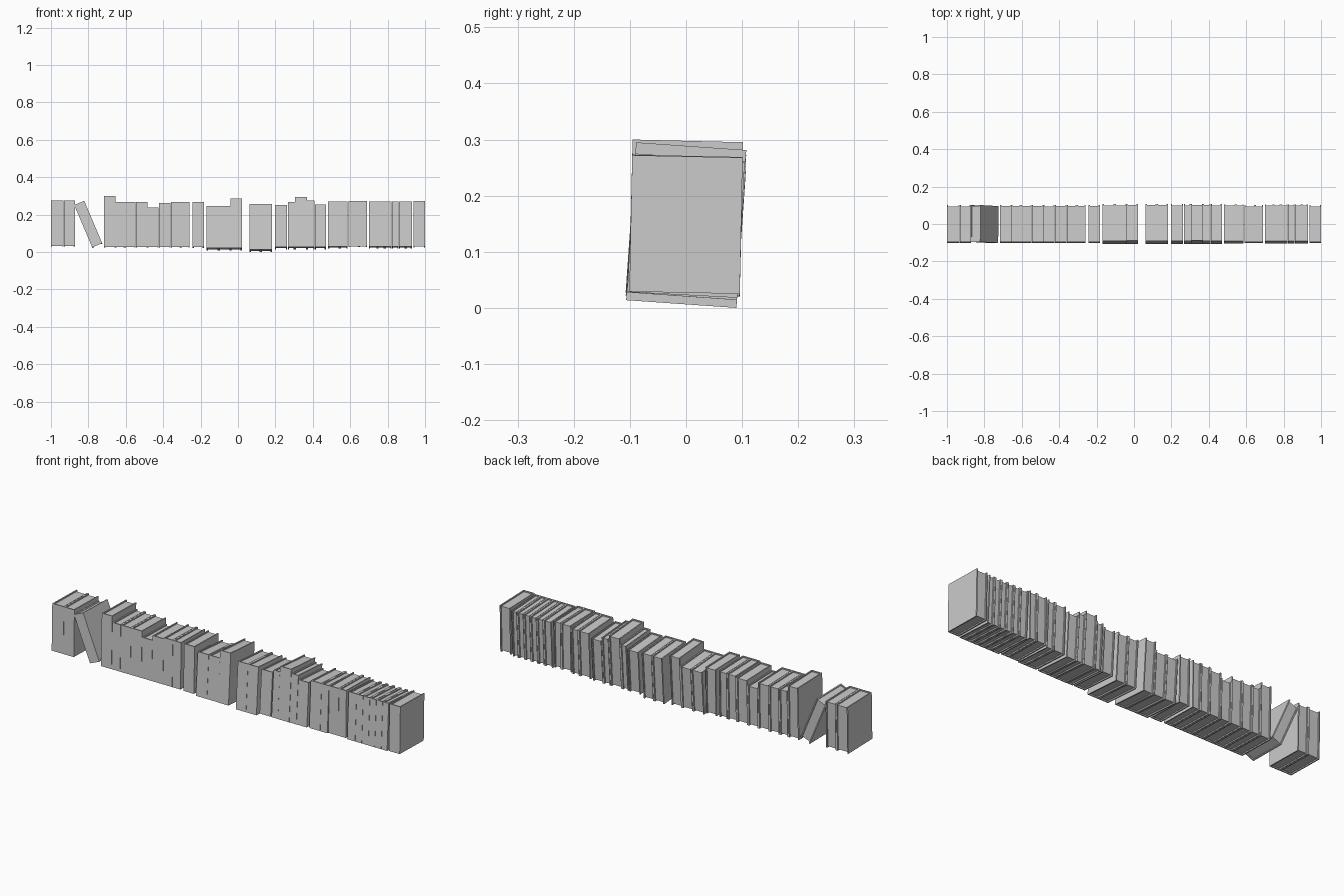
import bpy, bmesh
from math import sin, cos, radians
from mathutils import Matrix

if "Cube" in bpy.data.objects:
    bpy.data.objects.remove(bpy.data.objects["Cube"])

DEPTH = 0.197     # spine to fore-edge
COVER = 0.006     # board thickness
INSET = 0.006     # how far the pages sit inside the boards


def box(bm, x0, x1, y0, y1, z0, z1):
    m = (Matrix.Translation(((x0 + x1) / 2, (y0 + y1) / 2, (z0 + z1) / 2))
         @ Matrix.Diagonal((x1 - x0, y1 - y0, z1 - z0, 1)))
    bmesh.ops.create_cube(bm, size=1, matrix=m)


def cover(bm, w, h):
    # U-shaped cover: outline of spine and two boards, extruded upward
    a, d, t = w / 2, DEPTH / 2, COVER
    pts = [(-a, -d), (a, -d), (a, d), (a - t, d), (a - t, -d + t),
           (-a + t, -d + t), (-a + t, d), (-a, d)]
    face = bm.faces.new([bm.verts.new((x, y, -h / 2)) for x, y in pts])
    ext = bmesh.ops.extrude_face_region(bm, geom=[face])
    verts = [g for g in ext["geom"] if isinstance(g, bmesh.types.BMVert)]
    bmesh.ops.translate(bm, verts=verts, vec=(0, 0, h))


def book(name, w, h, loc, tilt, lean=0):
    bm = bmesh.new()
    cover(bm, w, h)
    # page block set back from the board edges
    a, d = w / 2 - COVER, DEPTH / 2
    box(bm, -a, a, -d + COVER, d - INSET, -h / 2 + INSET, h / 2 - INSET)
    bmesh.ops.recalc_face_normals(bm, faces=bm.faces)
    me = bpy.data.meshes.new(name)
    bm.to_mesh(me)
    bm.free()
    ob = bpy.data.objects.new(name, me)
    bpy.context.collection.objects.link(ob)
    ob.matrix_world = (Matrix.Translation(loc) @ Matrix.Rotation(radians(lean), 4, 'Y')
                       @ Matrix.Rotation(radians(-tilt), 4, 'X'))


# groups: lowest z, backward tilt, first x, then (right edge, top z) per book
groups = [
    (0.028, 1.2, -1.0, [(-0.932, 0.275), (-0.872, 0.275)]),
    (0.023, 1.4, -0.716, [(-0.655, 0.300), (-0.606, 0.268), (-0.547, 0.268),
                          (-0.484, 0.268), (-0.424, 0.237), (-0.36, 0.262),
                          (-0.307, 0.268), (-0.259, 0.268)]),
    (0.021, 1.4, -0.243, [(-0.182, 0.268)]),
    (0.008, 4.0, -0.168, [(-0.104, 0.245), (-0.04, 0.245), (0.021, 0.286)]),
    (0.0, 4.0, 0.062, [(0.121, 0.257), (0.181, 0.257)]),
    (0.014, 4.0, 0.198, [(0.262, 0.252)]),
    (0.014, 4.0, 0.267, [(0.304, 0.266), (0.369, 0.295), (0.41, 0.275),
                         (0.47, 0.254)]),
    (0.018, 3.0, 0.482, [(0.545, 0.27), (0.587, 0.27)]),
    (0.026, 1.2, 0.59, [(0.647, 0.273), (0.69, 0.273)]),
    (0.018, 3.0, 0.70, [(0.746, 0.27), (0.784, 0.27), (0.822, 0.27),
                        (0.859, 0.27), (0.896, 0.27), (0.93, 0.27)]),
    (0.025, 1.2, 0.937, [(1.0, 0.272)]),
]

# upright books
n = 0
for low, tilt, x0, row in groups:
    t = radians(tilt)
    for x1, top in row:
        n += 1
        h = (top - low - DEPTH * sin(t)) / cos(t)
        book(f"book_{n:02d}", x1 - x0 - 0.001, h,
             ((x0 + x1) / 2, 0, (low + top) / 2), tilt)
        x0 = x1

# one book leaning sideways into the gap
book("leaning_book", 0.058, 0.246, (-0.80, 0, 0.147), 1.2, -23)
